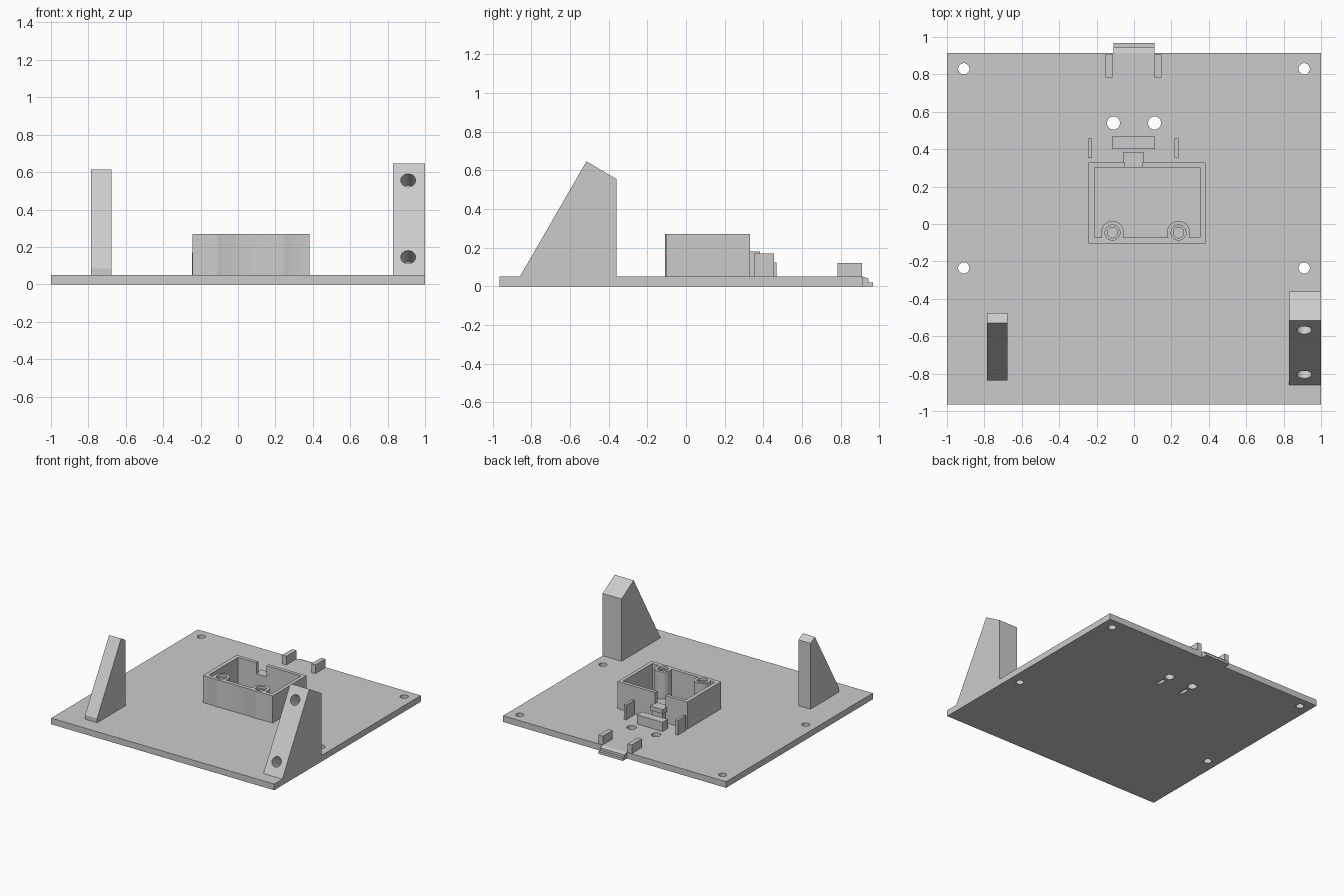
import bpy, bmesh, math
from mathutils import Matrix, Vector

if "Cube" in bpy.data.objects:
    bpy.data.objects.remove(bpy.data.objects["Cube"], do_unlink=True)

GREY = bpy.data.materials.new("light_grey")
GREY.use_nodes = True
GREY.diffuse_color = (0.6, 0.6, 0.6, 1)
GREY.node_tree.nodes["Principled BSDF"].inputs["Base Color"].default_value = (0.6, 0.6, 0.6, 1)
TOP = 0.05  # upper face of the base plate


def finish(name, bm):
    bmesh.ops.recalc_face_normals(bm, faces=bm.faces)
    mesh = bpy.data.meshes.new(name)
    bm.to_mesh(mesh)
    bm.free()
    mesh.materials.append(GREY)
    obj = bpy.data.objects.new(name, mesh)
    bpy.context.collection.objects.link(obj)
    return obj


def box(name, x, y, z):
    bm = bmesh.new()
    size = [b - a for a, b in (x, y, z)]
    mid = [(a + b) / 2 for a, b in (x, y, z)]
    bmesh.ops.create_cube(bm, size=1, matrix=Matrix.Translation(mid) @ Matrix.Diagonal(size + [1]))
    return finish(name, bm)


def rod(name, start, end, radius):
    a, b = Vector(start), Vector(end)
    turn = (b - a).to_track_quat('Z', 'Y').to_matrix().to_4x4()
    bm = bmesh.new()
    bmesh.ops.create_cone(bm, cap_ends=True, segments=40, radius1=radius, radius2=radius,
                          depth=(b - a).length, matrix=Matrix.Translation((a + b) / 2) @ turn)
    return finish(name, bm)


def side_profile(name, x, points):
    """Extrude a (y, z) outline across x."""
    bm = bmesh.new()
    face = bm.faces.new([bm.verts.new((x[0], y, z)) for y, z in points])
    new = bmesh.ops.extrude_face_region(bm, geom=[face])["geom"]
    bmesh.ops.translate(bm, vec=(x[1] - x[0], 0, 0),
                        verts=[v for v in new if isinstance(v, bmesh.types.BMVert)])
    return finish(name, bm)


def combine(obj, tool, operation='DIFFERENCE'):
    bpy.context.view_layer.objects.active = obj
    mod = obj.modifiers.new("cut", 'BOOLEAN')
    mod.operation, mod.solver, mod.object = operation, 'EXACT', tool
    bpy.ops.object.modifier_apply(modifier=mod.name)
    bpy.data.objects.remove(tool, do_unlink=True)


# Base plate with mounting holes and shallow slots underneath
plate = box("base_plate", (-1, 1), (-0.965, 0.915), (0, TOP))
holes = [(x, y, 0.03) for x in (-0.91, 0.91) for y in (0.83, -0.235)]
holes += [(x, 0.54, 0.035) for x in (-0.11, 0.11)]
for x, y, r in holes:
    combine(plate, rod("cutter", (x, y, -0.1), (x, y, 0.2), r))
for x in (-0.11, 0.11):
    combine(plate, box("cutter", (x - 0.015, x + 0.015), (0.4, 0.48), (-0.1, 0.025)))

# Stepped tongue on the back edge
side_profile("back_tongue", (-0.11, 0.11),
             [(0.915, 0), (0.967, 0), (0.967, 0.02), (0.945, 0.02), (0.945, 0.04), (0.915, TOP)])

# Sloped brackets, the tall one with two blind screw holes
tall = side_profile("tall_bracket", (0.83, 1),
                    [(-0.86, TOP), (-0.515, 0.647), (-0.36, 0.555), (-0.36, TOP)])
inward = Vector((0, math.cos(math.radians(30)), -0.5))
for y, z in ((-0.566, 0.555), (-0.804, 0.145)):
    mouth = Vector((0.91, y, z))
    combine(tall, rod("cutter", mouth - inward * 0.08, mouth + inward * 0.12, 0.04))
side_profile("short_bracket", (-0.785, -0.677),
             [(-0.838, TOP), (-0.838, 0.085), (-0.53, 0.615), (-0.475, 0.583), (-0.475, TOP)])

# Open housing with two screw bosses and a notch in its back wall
RIM = 0.27
housing = box("housing", (-0.243, 0.382), (-0.103, 0.33), (TOP, RIM))
combine(housing, box("cutter", (-0.21, 0.353), (-0.072, 0.302), (0, 0.4)))
for x in (-0.115, 0.238):
    y = -0.046
    combine(housing, rod("boss", (x, y, TOP), (x, y, RIM), 0.062), 'UNION')
    combine(housing, rod("cutter", (x, y, 0.25), (x, y, 0.4), 0.04))
    combine(housing, rod("cutter", (x, y, 0.1), (x, y, 0.4), 0.028))
combine(housing, box("cutter", (-0.047, 0.045), (0.25, 0.4), (0.18, 0.4)))

# Cable ledge behind the notch
box("ledge_lip", (-0.06, 0.052), (0.33, 0.384), (0.145, 0.18))
box("ledge_stem", (-0.047, 0.045), (0.33, 0.365), (TOP, 0.145))

# Central block and guide tabs
box("centre_block", (-0.117, 0.113), (0.4, 0.468), (TOP, 0.124))
for side, a in (("right", -0.247), ("left", 0.217)):
    box(side + "_guide_tab", (a, a + 0.022), (0.353, 0.456), (TOP, 0.17))
for side, a in (("right", -0.152), ("left", 0.109)):
    box(side + "_edge_tab", (a, a + 0.038), (0.783, 0.91), (TOP, 0.12))

# Smooth round holes while keeping edges sharp
bpy.ops.object.select_all(action='DESELECT')
for obj in (plate, tall, housing):
    obj.select_set(True)
bpy.context.view_layer.objects.active = housing
bpy.ops.object.shade_smooth_by_angle(angle=math.radians(30))
